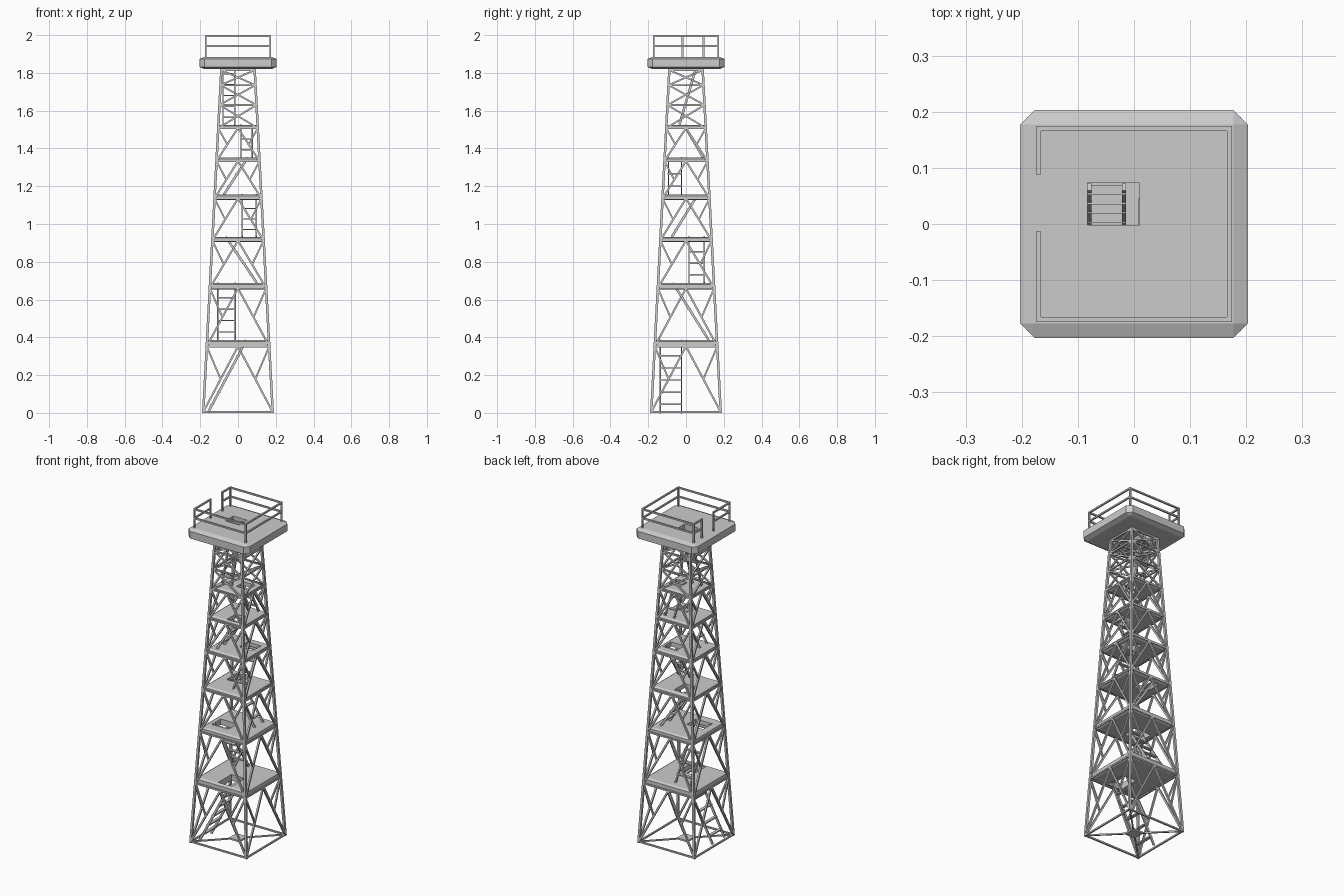
import bpy, bmesh, math
from mathutils import Vector, Matrix

if "Cube" in bpy.data.objects:
    bpy.data.objects.remove(bpy.data.objects["Cube"])


def make(name, bm):
    me = bpy.data.meshes.new(name)
    bm.to_mesh(me)
    bm.free()
    ob = bpy.data.objects.new(name, me)
    bpy.context.collection.objects.link(ob)
    return ob


def beam(bm, p, q, w, h=None, side=None):
    """Rectangular bar from p to q; side is the direction of its width."""
    p, q = Vector(p), Vector(q)
    d = (q - p).normalized()
    s = Vector(side or ((1, 0, 0) if abs(d.x) < 0.7 else (0, 1, 0)))
    s = (s - d * s.dot(d)).normalized()
    n = d.cross(s)
    rot = Matrix((s, n, d)).transposed().to_4x4()
    size = Matrix.Diagonal((w, h or w, (q - p).length, 1))
    bmesh.ops.create_cube(bm, size=1, matrix=Matrix.Translation((p + q) / 2) @ rot @ size)


def half(z):
    return 0.184 - 0.0527 * z


def floor(name, r, z0, z1, hole, ch, cz):
    """Chamfered square deck with a rectangular stair opening."""
    bm = bmesh.new()
    bmesh.ops.create_cube(bm, size=2 * r)
    bmesh.ops.bevel(bm, geom=bm.edges[:], offset=ch, segments=1, affect='EDGES')
    for v in bm.verts:
        top = 1 if v.co.z > 0 else -1
        v.co.z = (z0 + z1) / 2 + top * ((z1 - z0) / 2 - (r - abs(v.co.z)) / ch * cz)
    ob = make(name, bm)
    x0, x1, y0, y1 = hole
    bm = bmesh.new()
    beam(bm, ((x0 + x1) / 2, (y0 + y1) / 2, z0 - .1), ((x0 + x1) / 2, (y0 + y1) / 2, z1 + .1),
         x1 - x0, y1 - y0, (1, 0, 0))
    cutter = make(name + "_cutter", bm)
    mod = ob.modifiers.new("stair_opening", 'BOOLEAN')
    mod.operation, mod.object, mod.solver = 'DIFFERENCE', cutter, 'EXACT'
    dg = bpy.context.evaluated_depsgraph_get()
    me = bpy.data.meshes.new_from_object(ob.evaluated_get(dg))
    ob.modifiers.clear()
    ob.data = me
    bpy.data.objects.remove(cutter)


def stair(name, axis, start, end, a, b, z0, z1):
    """Steep stair climbing along axis from start to end, a..b wide."""
    bm = bmesh.new()
    def pt(t, w):
        u = start + (end - start) * t
        z = z0 + (z1 - z0) * t
        return (u, w, z) if axis == 'x' else (w, u, z)
    across = (0, 1, 0) if axis == 'x' else (1, 0, 0)
    for w in (a + .004, b - .004):
        beam(bm, pt(0, w), pt(1, w), 0.007, 0.013, across)
    n = round((z1 - z0) / 0.06)
    for i in range(1, n + 1):
        t = (i - .3) / n
        beam(bm, pt(t, a), pt(t, b), 0.007, 0.018, (0, 0, 1))
    make(name, bm)


levels = [0.005, 0.352, 0.66, 0.912, 1.135, 1.333, 1.508]
top = 1.825

# corner legs
bm = bmesh.new()
for sx in (-1, 1):
    for sy in (-1, 1):
        beam(bm, (sx * half(0), sy * half(0), 0), (sx * half(top), sy * half(top), top), 0.013)
make("corner_legs", bm)

# lattice bracing, one side repeated four times
bm = bmesh.new()
for k in range(4):
    R = Matrix.Rotation(k * math.pi / 2, 3, 'Z')

    def bar(x0, z0, x1, z1, w=0.009):
        beam(bm, R @ Vector((x0, -half(z0), z0)), R @ Vector((x1, -half(z1), z1)), w,
             side=R @ Vector((0, 1, 0)))
    for z in levels:
        bar(-half(z), z, half(z), z)
    for z0, z1 in zip(levels, levels[1:]):
        zm = (z0 + z1) / 2
        for s in (-1, 1):
            bar(s * half(z0), z0, 0, z1, 0.010)
            bar(s * half(z1), z1, s * half(z0) / 2, zm)
    upper = [1.508, 1.63, 1.735, 1.815]
    for z0, z1 in zip(upper, upper[1:]):
        for s in (-1, 1):
            bar(s * half(z0), z0, -s * half(z1), z1)
        bar(-half(z1), z1, half(z1), z1)
make("side_bracing", bm)

# crossed ties at the ground
bm = bmesh.new()
for s in (-1, 1):
    beam(bm, (-half(0), -s * half(0), .005), (half(0), s * half(0), .005), 0.008)
beam(bm, (0, 0, 0.001), (0, 0, 0.011), 0.07)
make("ground_ties", bm)

# intermediate floors: bottom z, top z, stair opening
floors = [
    (0.349, 0.386, (-.03, .06, -.145, -.02)),
    (0.653, 0.688, (-.115, -.005, -.085, .0)),
    (0.905, 0.932, (-.08, .005, .005, .105)),
    (1.127, 1.155, (.01, .1, .0, .075)),
    (1.327, 1.352, (-.005, .065, -.1, -.015)),
    (1.502, 1.525, (.008, .082, -.025, .045)),
]
for i, (z0, z1, hole) in enumerate(floors):
    floor(f"landing_{i + 1}", half(z0) - .001, z0, z1, hole, 0.012, 0.007)
floor("top_deck", 0.203, 1.82, 1.885, (-.083, .01, -.002, .073), 0.026, 0.011)

# stairs, turning from floor to floor
stairs = [
    ('x', -.16, .045, -.14, -.02, 0.0, .386),
    ('y', .12, -.07, -.112, -.01, .386, .688),
    ('x', .1, -.065, .012, .1, .688, .932),
    ('y', -.075, .062, .018, .1, .932, 1.155),
    ('x', -.075, .052, -.097, -.02, 1.155, 1.352),
    ('y', .09, -.01, .012, .08, 1.352, 1.525),
    ('y', -.035, .066, -.083, -.014, 1.525, 1.87),
]
for i, s in enumerate(stairs):
    stair(f"stair_{i + 1}", *s)

# railing with an entry gap on the left
bm = bmesh.new()
path = [(-.17, -.018), (-.17, -.17), (.17, -.17), (.17, .17), (-.17, .17), (-.17, .093)]
for x, y in path:
    beam(bm, (x, y, 1.88), (x, y, 2.0), 0.009)
for z in (1.942, 1.9955):
    for (x0, y0), (x1, y1) in zip(path, path[1:]):
        beam(bm, (x0, y0, z), (x1, y1, z), 0.009)
make("railing", bm)
